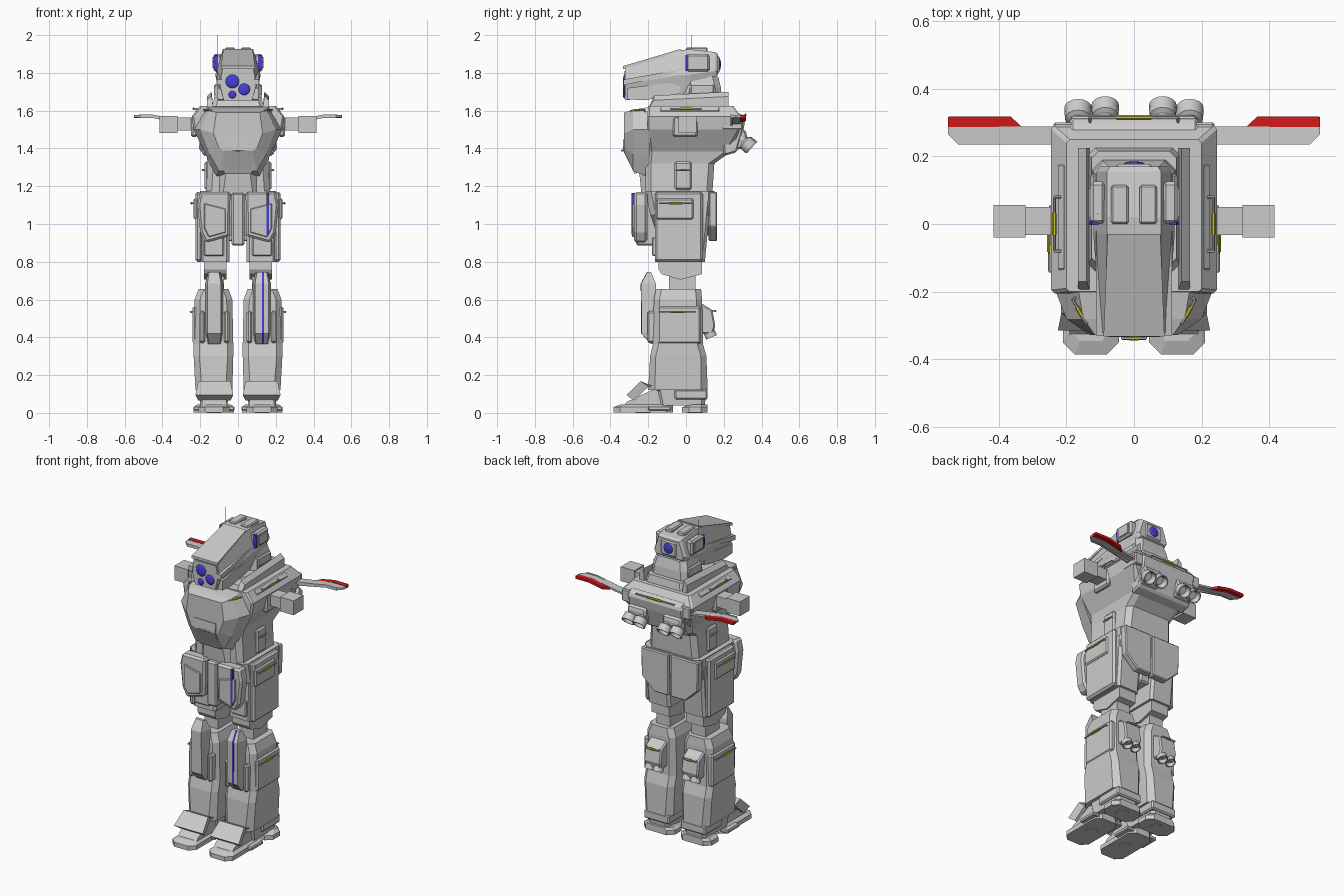
import bpy, bmesh, math
from mathutils import Vector, Matrix


def material(name, col):
    m = bpy.data.materials.new(name)
    m.diffuse_color = (*col, 1)
    return m


BLUE = material("blue", (.06, .05, .65))
RED = material("red", (.65, .01, .01))
YELLOW = material("yellow", (.6, .55, .02))


def finish(name, bm, mat=None, mir=False, bevel=0, smooth=False):
    bmesh.ops.recalc_face_normals(bm, faces=bm.faces)
    me = bpy.data.meshes.new(name)
    bm.to_mesh(me)
    bm.free()
    ob = bpy.data.objects.new(name, me)
    bpy.context.collection.objects.link(ob)
    if mat:
        me.materials.append(mat)
    if smooth:
        me.shade_smooth()
        me.set_sharp_from_angle(angle=math.radians(35))
    if bevel:
        b = ob.modifiers.new("chamfer", 'BEVEL')
        b.width, b.segments = bevel, 1
    if mir:
        ob.modifiers.new("mirror", 'MIRROR')
    return ob


def loft(name, rings, **kw):
    bm = bmesh.new()
    vs = [[bm.verts.new(p) for p in r] for r in rings]
    n = len(vs[0])
    for a, b in zip(vs, vs[1:]):
        for i in range(n):
            bm.faces.new((a[i], a[(i + 1) % n], b[(i + 1) % n], b[i]))
    bm.faces.new(vs[0])
    bm.faces.new(vs[-1])
    return finish(name, bm, **kw)


def box(name, x, y, z, **kw):
    return loft(name, [[(x[0], y[0], h), (x[1], y[0], h), (x[1], y[1], h), (x[0], y[1], h)] for h in z], **kw)


def oct_ring(z, x0, x1, y0, y1, c):
    return [(x0 + c, y0, z), (x1 - c, y0, z), (x1, y0 + c, z), (x1, y1 - c, z),
            (x1 - c, y1, z), (x0 + c, y1, z), (x0, y1 - c, z), (x0, y0 + c, z)]


def column(name, rows, **kw):
    return loft(name, [oct_ring(*r) for r in rows], **kw)


def prism(name, axis, pts, a, b, **kw):
    put = {'x': lambda p, t: (t, p[0], p[1]), 'y': lambda p, t: (p[0], t, p[1])}[axis]
    return loft(name, [[put(p, t) for p in pts] for t in (a, b)], **kw)


def lathe(name, origin, axis, prof, n=16, **kw):
    m = Matrix.Translation(origin) @ Vector(axis).to_track_quat('Z', 'Y').to_matrix().to_4x4()
    return loft(name, [[m @ Vector((r * math.cos(2 * math.pi * i / n), r * math.sin(2 * math.pi * i / n), h))
                        for i in range(n)] for r, h in prof], smooth=n > 8, **kw)


def rod(name, p, q, r, n=6, **kw):
    d = Vector(q) - Vector(p)
    return lathe(name, p, d, [(r, 0), (r, d.length)], n, **kw)


def handle(name, p, q, out, mir=True):
    # grab rail on two posts with a yellow grip
    p, q, o = Vector(p), Vector(q), Vector(out)
    rod(name + "_rail", p + o, q + o, .004, mir=mir)
    for e in (p, q):
        rod(name + "_post", e - o, e + o * 1.15, .004, mir=mir)
    rod(name + "_grip", p.lerp(q, .3) + o, p.lerp(q, .7) + o, .0065, mat=YELLOW, mir=mir)


def lens(name, c, r, axis=(0, -1, 0)):
    lathe(name, c, axis, [(r * math.cos(t), .008 * math.sin(t)) for t in (-1.2, 0, .4, .8, 1.2, 1.5)], mat=BLUE)


def nozzle(name, mouth, axis, r, length):
    lathe(name, mouth, axis, [(r * .55, -length), (r * .6, -length * .6), (r * .95, -length * .5), (r, 0),
                              (r * .85, 0), (r * .6, -length * .35)], mir=True)


# ---- head ----
def head_ring(y, zb, zm, zt, b, m, t):
    return [(-b, y, zb), (b, y, zb), (m, y, zm), (t, y, zt), (-t, y, zt), (-m, y, zm)]


loft("head_shell", [head_ring(-.32, 1.655, 1.74, 1.83, .075, .098, .08), head_ring(-.03, 1.69, 1.79, 1.92, .1, .12, .08),
                    head_ring(.02, 1.70, 1.79, 1.925, .1, .12, .08), head_ring(.155, 1.78, 1.81, 1.91, .095, .11, .08),
                    head_ring(.17, 1.79, 1.81, 1.90, .09, .1, .07)])
loft("brow_plate", [[(-w, y, z + d) for d in (0, .016)] + [(w, y, z + d) for d in (.016, 0)]
                    for y, z, w in ((-.333, 1.82, .09), (-.03, 1.91, .078))])
prism("cheek_plate", 'x', [(-.31, 1.66), (-.22, 1.655), (-.03, 1.69), (-.03, 1.755), (-.31, 1.72)], .07, .108, mir=True)
prism("snout_side_rail", 'x', [(-.33, 1.735), (-.02, 1.80), (-.02, 1.82), (-.33, 1.765)], .085, .112, mir=True)
prism("face_plate", 'y', [(-.07, 1.665), (.07, 1.665), (.088, 1.74), (.075, 1.81), (-.075, 1.81), (-.088, 1.74)], -.326, -.31)
for i, (x, z, r) in enumerate(((-.03, 1.755, .036), (.033, 1.713, .031), (-.03, 1.685, .02))):
    lens("eye_%d" % i, (x, -.326, z), r)
box("ear_box", (.085, .13), (0, .125), (1.808, 1.90), mir=True, bevel=.01)
box("ear_window", (.125, .135), (.02, .105), (1.825, 1.885), mir=True)
prism("ear_lamp", 'y', [(.105, 1.81), (.125, 1.81), (.132, 1.86), (.125, 1.895), (.105, 1.895)], -.003, .008, mat=BLUE, mir=True)
box("roof_hatch", (.016, .068), (0, .115), (1.90, 1.935), mir=True, bevel=.006)
rod("antenna", (-.107, .03, 1.85), (-.107, .03, 2.0), .002)
box("rear_eye_frame", (-.055, .055), (.14, .177), (1.797, 1.89), bevel=.008)
lens("rear_eye", (0, .177, 1.845), .032, (0, 1, 0))
column("jaw_block", [(1.66, -.125, .125, -.02, .19, .03), (1.72, -.12, .12, -.01, .185, .03), (1.78, -.105, .105, 0, .17, .03)])
box("jaw_side_panel", (.1, .128), (.02, .15), (1.68, 1.74), mir=True, bevel=.008)
column("neck_base", [(1.60, -.14, .14, -.15, .23, .02), (1.67, -.125, .125, -.12, .215, .02)])

# ---- torso ----
column("torso", [(1.17, -.17, .17, -.215, .14, .03), (1.32, -.16, .16, -.215, .15, .03), (1.385, -.17, .17, -.21, .24, .03),
                 (1.50, -.235, .235, -.205, .285, .01), (1.57, -.245, .245, -.205, .29, .01), (1.625, -.2, .2, -.2, .25, .01)])


def chest_ring(y, pts):
    return [(x, y, z) for x, z in pts] + [(-x, y, z) for x, z in reversed(pts)]


loft("chest_armour", [chest_ring(-.19, [(.165, 1.62), (.235, 1.50), (.168, 1.36), (.12, 1.245)]),
                      chest_ring(-.28, [(.15, 1.605), (.20, 1.50), (.15, 1.37), (.10, 1.28)]),
                      chest_ring(-.328, [(.115, 1.59), (.13, 1.48), (.10, 1.40), (.075, 1.385)])])
prism("chest_lower_plate", 'x', [(-.3, 1.45), (-.332, 1.45), (-.334, 1.39), (-.272, 1.265), (-.24, 1.28)], -.075, .075)
column("abdomen", [(1.15, -.11, .11, -.235, 0, .03), (1.30, -.09, .09, -.25, 0, .03)])
box("waist_side_panel", (.14, .178), (-.06, .03), (1.18, 1.33), mir=True, bevel=.01)
loft("collar_fin", [[(x, -.2, 1.61), (x, .225, 1.61), (x + d, .225, z), (x + d, -.17, z - .02)]
                    for x, d, z in ((.13, .01, 1.70), (.165, .0, 1.675))], mir=True)
box("shoulder_slab", (.17, .225), (-.15, .19), (1.565, 1.618), mir=True, bevel=.018)
box("shoulder_side_plate", (.215, .248), (-.07, .06), (1.46, 1.57), mir=True, bevel=.01)
box("arm_stub", (.2, .325), (-.032, .05), (1.495, 1.563), mir=True)
box("arm_block", (.32, .415), (-.04, .056), (1.483, 1.573), mir=True)

# ---- backpack, wings, thrusters ----
prism("backpack", 'x', [(.18, 1.60), (.29, 1.585), (.315, 1.56), (.305, 1.50), (.27, 1.38), (.2, 1.36)], -.19, .19, bevel=.01)
box("backpack_beam", (-.238, .238), (.19, .30), (1.50, 1.575), bevel=.006)
prism("thruster_mount", 'x', [(.25, 1.50), (.315, 1.50), (.325, 1.46), (.3, 1.40), (.25, 1.39)], .06, .185, mir=True, bevel=.01)
for x, y in ((.085, .35), (.165, .342)):
    nozzle("back_thruster", (x, y, 1.405), (0, .74, -.67), .041, .085)


def wing(name, pts, lift, **kw):
    loft(name, [[(x, y, 1.53 + .04 * min(1, max(0, (x - .25) / .2)) + d) for x, y in pts] for d in (-lift, lift)], mir=True, **kw)


wing("wing", [(.2, .235), (.45, .235), (.52, .235), (.55, .265), (.55, .288), (.45, .288), (.2, .288)], .006)
wing("wing_front_edge", [(.25, .235), (.45, .235), (.52, .235), (.525, .245), (.45, .245), (.25, .245)], .009)
wing("wing_flap", [(.33, .286), (.45, .286), (.55, .286), (.55, .315), (.545, .318), (.45, .318), (.365, .318)], .008, mat=RED)

# ---- pelvis and skirts ----
column("pelvis", [(.94, -.1, .1, -.15, .12, .03), (1.05, -.2, .2, -.19, .15, .03), (1.175, -.2, .2, -.215, .15, .03)])
box("crotch_guard", (-.034, .034), (-.265, .1), (.885, 1.165), bevel=.01)
prism("front_skirt", 'y', [(.04, 1.17), (.2, 1.17), (.215, 1.1), (.2, .955), (.17, .90), (.045, .935)], -.275, -.205, mir=True, bevel=.012)
prism("front_skirt_panel", 'y', [(.065, 1.08), (.18, 1.11), (.18, .98), (.155, .93), (.065, .955)], -.286, -.27, mir=True, bevel=.004)
box("skirt_stripe", (.15, .163), (-.289, -.26), (.945, 1.165), mat=BLUE)
prism("rear_skirt", 'y', [(.006, 1.17), (.2, 1.17), (.195, .99), (.11, .91), (.006, .91)], .12, .165, mir=True, bevel=.006)
box("hip_plate", (.19, .226), (-.165, .09), (.80, 1.17), mir=True, bevel=.012)
box("hip_pod", (.2, .236), (-.16, .04), (1.025, 1.135), mir=True, bevel=.008)

# ---- legs ----
column("thigh", [(.80, .045, .2, -.165, .10, .015), (1.12, .045, .205, -.165, .13, .015)], mir=True)
box("thigh_front_panel", (.075, .18), (-.18, -.15), (.83, .93), mir=True, bevel=.006)
prism("knee_joint", 'x', [(-.145, .82), (.085, .82), (.085, .735), (-.03, .705), (-.13, .735), (-.145, .76)], .06, .18, mir=True)
box("knee_core", (.075, .17), (-.09, .05), (.6, .75), mir=True)
column("shin", [(.12, .03, .225, -.2, .115, .035), (.30, .025, .235, -.19, .108, .03), (.365, .025, .235, -.175, .09, .03),
                (.60, .03, .23, -.17, .085, .03), (.655, .05, .21, -.16, .08, .03)], mir=True)
box("shin_side_plate", (.2, .24), (-.15, .08), (.365, .565), mir=True, bevel=.01)
for n, x in (("inner", .045), ("outer", .175)):
    box("shin_%s_rib" % n, (x, x + .03), (-.205, -.14), (.37, .54), mir=True, bevel=.01)


def knee_ring(y0, y1, z, w):
    return [(.126 - w, y1, z), (.126 - w * .75, y0, z), (.126 + w * .75, y0, z), (.126 + w, y1, z)]


loft("knee_guard", [knee_ring(-.185, -.14, .365, .04), knee_ring(-.235, -.15, .42, .048), knee_ring(-.238, -.16, .685, .048),
                    knee_ring(-.205, -.185, .745, .034)], mir=True)
loft("knee_stripe", [[(.126, y, z), (.126, y + .02, z), (.137, y + .02, z), (.137, y, z)]
                     for y, z in ((-.188, .367), (-.237, .42), (-.24, .685), (-.208, .743))], mat=BLUE)
prism("calf_pod", 'x', [(.07, .58), (.09, .575), (.14, .545), (.155, .46), (.14, .415), (.07, .42)], .072, .188, mir=True, bevel=.008)
for x in (.101, .159):
    nozzle("calf_thruster", (x, .135, .4), (0, .38, -.92), .031, .065)

# ---- feet ----
column("ankle", [(.04, .055, .2, -.14, .10, .02), (.14, .05, .205, -.16, .11, .02)], mir=True)
box("ankle_band", (.04, .215), (-.06, .115), (.07, .125), mir=True, bevel=.008)
for n, x0, x1, y0, y1 in (("toe", .045, .21, -.385, -.07), ("heel", .02, .235, -.02, .115)):
    column(n + "_pad", [(.002, x0, x1, y0, y1, .035), (.03, x0, x1, y0, y1, .035), (.045, x0 + .02, x1 - .02, y0 + .04, y1, .03)], mir=True)
    lathe(n + "_sole_disc", ((x0 + x1) / 2, (y0 + y1) / 2, 0), (0, 0, 1), [(.04, 0), (.04, .01)], mir=True)
box("foot_side_flange", (.018, .235), (-.2, -.08), (.012, .035), mir=True, bevel=.005)
prism("instep", 'x', [(-.33, .04), (-.31, .06), (-.16, .13), (-.06, .13), (-.06, .04)], .06, .19, mir=True)
loft("toe_guard", [[(.125 - w, y, z), (.125 + w, y, z), (.125 + w * .85, y + .04, z - .03), (.125 - w * .85, y + .04, z - .03)]
                   for w, y, z in ((.1, -.315, .095), (.085, -.24, .168), (.085, -.16, .135))], mir=True)

# ---- grab rails ----
S = (.01, 0, 0)
handle("shoulder_rail", (.225, -.08, 1.61), (.225, .08, 1.61), S)
handle("waist_rail", (.176, -.05, 1.285), (.176, .02, 1.285), S)
handle("hip_rail", (.236, -.14, 1.11), (.236, .03, 1.11), S)
handle("shin_rail", (.24, -.14, .535), (.24, .05, .535), S)
handle("calf_rail", (.085, .145, .54), (.175, .145, .54), (0, .01, 0))
handle("chest_top_rail", (.135, -.29, 1.595), (.175, -.22, 1.60), (.006, -.004, .006))
handle("chest_rail", (-.035, -.33, 1.39), (.035, -.33, 1.39), (0, -.008, 0), mir=False)
handle("back_rail", (-.13, .305, 1.575), (.13, .305, 1.575), (0, .01, .004), mir=False)
